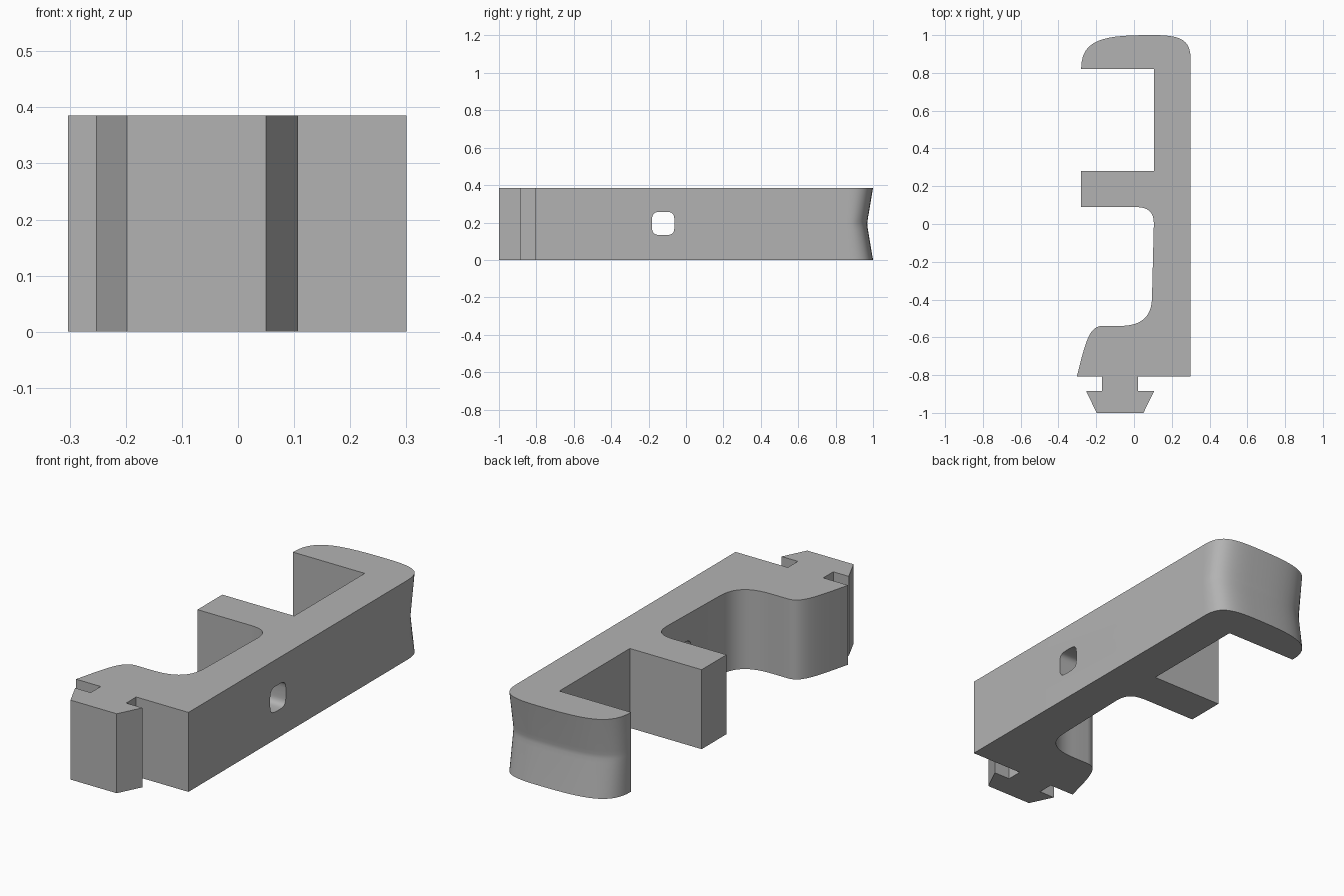
import bpy, bmesh, math
from mathutils import Vector
from mathutils.geometry import interpolate_bezier

HEIGHT = 0.385
MID = HEIGHT / 2

if "Cube" in bpy.data.objects:
    bpy.data.objects.remove(bpy.data.objects["Cube"])

grey = bpy.data.materials.new("plain grey")
grey.use_nodes = True
colour = (0.45, 0.45, 0.45, 1)
grey.diffuse_color = colour
grey.node_tree.nodes["Principled BSDF"].inputs["Base Color"].default_value = colour


def bend(a, b, c, d, steps=14):
    """Points along a cubic bend."""
    pts = interpolate_bezier(*(Vector((*p, 0)) for p in (a, b, c, d)), steps)
    return [(p.x, p.y) for p in pts]


def loft(name, rings):
    """Solid through a stack of matching closed rings."""
    bm = bmesh.new()
    loops = [[bm.verts.new(p) for p in ring] for ring in rings]
    n = len(loops[0])
    for low, high in zip(loops, loops[1:]):
        for i in range(n):
            j = (i + 1) % n
            bm.faces.new((low[i], low[j], high[j], high[i]))
    bm.faces.new(loops[0][::-1])
    bm.faces.new(loops[-1])
    bmesh.ops.recalc_face_normals(bm, faces=bm.faces)
    mesh = bpy.data.meshes.new(name)
    bm.to_mesh(mesh)
    bm.free()
    obj = bpy.data.objects.new(name, mesh)
    mesh.materials.append(grey)
    bpy.context.collection.objects.link(obj)
    return obj


# Snap tongue and neck, then the long straight wall
outline = [(-0.17, -0.808), (-0.17, -0.885), (-0.253, -0.885), (-0.198, -1),
           (0.05, -1), (0.107, -0.885), (0.02, -0.885), (0.02, -0.808),
           (0.3, -0.808)]
# Rounded back hook
outline += bend((0.3, 0.87), (0.3, 0.975), (0.25, 1), (0.1, 1))
outline += bend((0.1, 1), (-0.15, 1), (-0.28, 0.985), (-0.28, 0.82))[1:]
# Square pocket and middle arm
outline += [(0.105, 0.82), (0.105, 0.28), (-0.28, 0.28), (-0.28, 0.09)]
# Rounded pocket and swept front foot
outline += bend((0, 0.09), (0.07, 0.09), (0.105, 0.07), (0.105, 0))
outline += bend((0.095, -0.4), (0.09, -0.5), (0.03, -0.54), (-0.08, -0.54))
outline += bend((-0.17, -0.54), (-0.24, -0.54), (-0.26, -0.64), (-0.303, -0.808))


def ring_at(z):
    """Outline at one height, with the back pulled in towards mid height."""
    pull = 0.033 * (1 - math.hypot((z - MID) / MID, 0.06))
    return [(x, y - pull * min(1, max(0, (y - 0.82) / 0.13)), z)
            for x, y in outline]


levels = [0, MID * 0.85, MID * 0.95, MID, MID * 1.05, MID * 1.15, HEIGHT]
body = loft("clip_body", [ring_at(z) for z in levels])
for v in body.data.vertices:      # keep the end faces exactly flush
    v.co.y = min(v.co.y, 1)


# Rounded square hole through the long wall
def hole_ring(x, count=40):
    ring = []
    for i in range(count):
        a = math.tau * i / count
        c, s = math.cos(a), math.sin(a)
        ring.append((x, -0.122 + 0.06 * math.copysign(abs(c) ** 0.5, c),
                     0.195 + 0.062 * math.copysign(abs(s) ** 0.5, s)))
    return ring


cutter = loft("hole_cutter", [hole_ring(0), hole_ring(0.4)])
cutter.hide_render = True
cut = body.modifiers.new("hole", 'BOOLEAN')
cut.operation = 'DIFFERENCE'
cut.solver = 'EXACT'
cut.object = cutter

bpy.ops.object.select_all(action='DESELECT')
body.select_set(True)
bpy.context.view_layer.objects.active = body
bpy.ops.object.modifier_apply(modifier=cut.name)
bpy.data.objects.remove(cutter)
bpy.ops.object.shade_smooth_by_angle(angle=math.radians(30))
